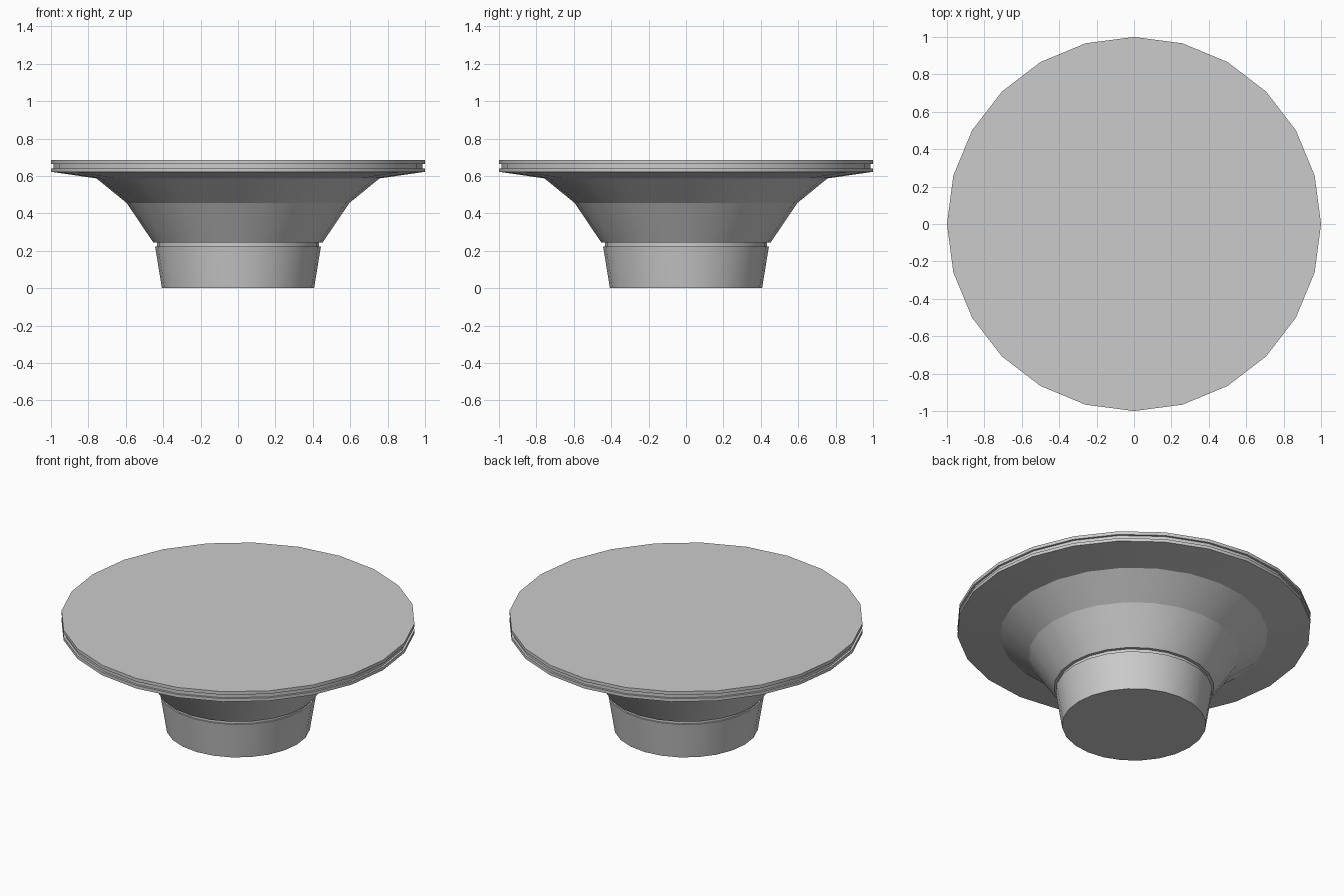
import bpy, bmesh
from math import cos, sin, tau

cube = bpy.data.objects.get("Cube")
if cube:
    bpy.data.objects.remove(cube, do_unlink=True)

SIDES = 24

grey = bpy.data.materials.new("plain_grey")
grey.use_nodes = True
colour = (0.6, 0.6, 0.6, 1)
grey.diffuse_color = colour
grey.node_tree.nodes["Principled BSDF"].inputs["Base Color"].default_value = colour


def lathe(name, profile):
    """Spin (radius, height) points into a closed solid, smooth around, sharp at rings."""
    bm = bmesh.new()
    rings = [[bm.verts.new((r * cos(tau * i / SIDES), r * sin(tau * i / SIDES), z))
              for i in range(SIDES)] for r, z in profile]
    for low, high in zip(rings, rings[1:]):
        for i in range(SIDES):
            j = (i + 1) % SIDES
            bm.faces.new((low[i], low[j], high[j], high[i])).smooth = True
    bm.faces.new(rings[0][::-1])
    bm.faces.new(rings[-1])
    for ring in rings:
        for i in range(SIDES):
            bm.edges.get((ring[i], ring[(i + 1) % SIDES])).smooth = False
    mesh = bpy.data.meshes.new(name)
    bm.to_mesh(mesh)
    bm.free()
    mesh.materials.append(grey)
    obj = bpy.data.objects.new(name, mesh)
    bpy.context.collection.objects.link(obj)
    return obj


# One continuous turned body: foot, neck groove, flared bowl, grooved rim, flat top
lathe("flared_pedestal", [
    (0.407, 0), (0.443, 0.222),
    (0.434, 0.222), (0.434, 0.243),
    (0.452, 0.243), (0.595, 0.455), (0.757, 0.587),
    (1.0, 0.622), (1.0, 0.641),
    (0.987, 0.641), (0.987, 0.665),
    (1.0, 0.665), (1.0, 0.685),
])
